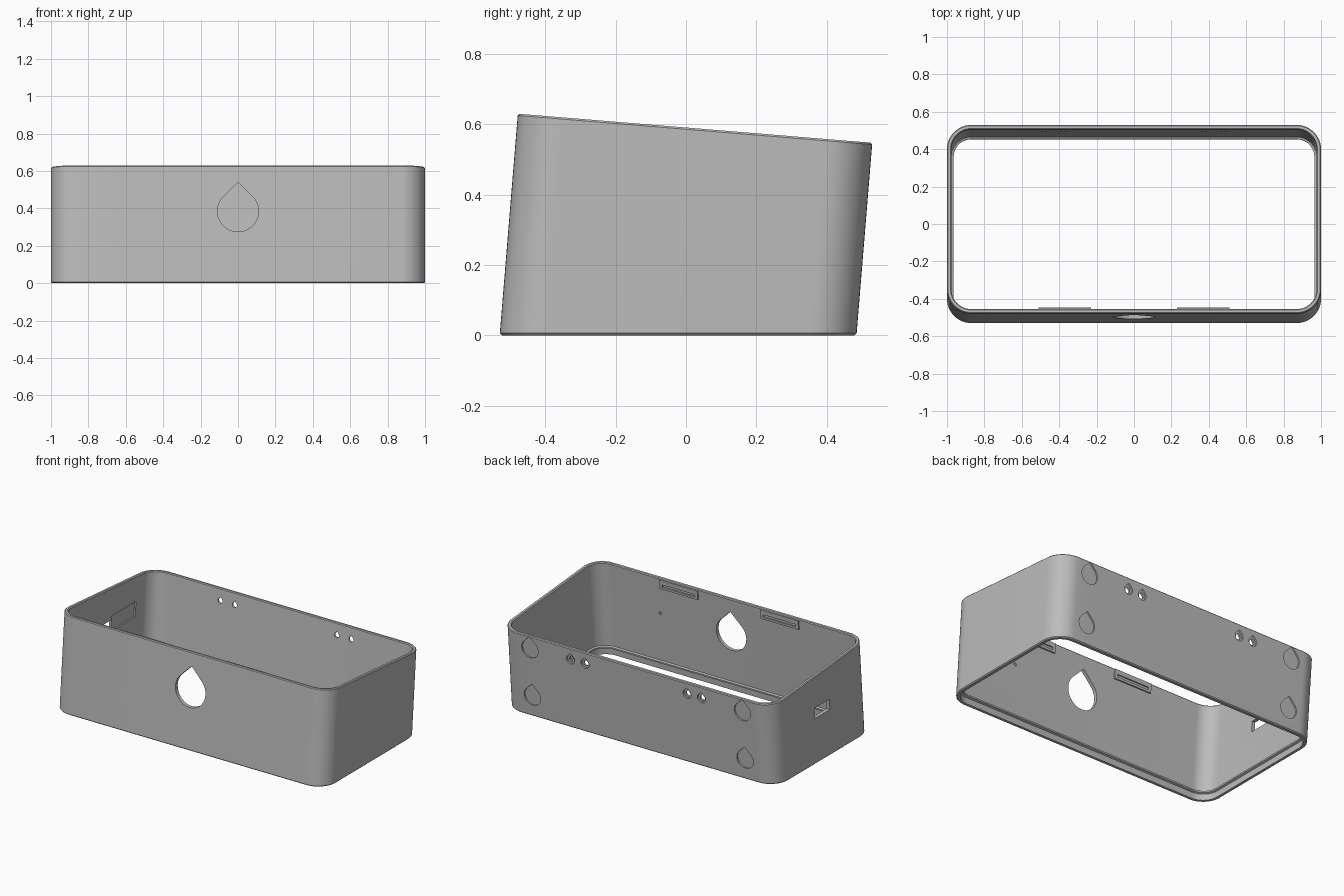
import bpy, bmesh, math

LEAN = 0.082      # backward lean of the whole case
HALF_D = 0.5075   # half depth before leaning
RADIUS = 0.13     # vertical corner radius

if "Cube" in bpy.data.objects:
    bpy.data.objects.remove(bpy.data.objects["Cube"])

grey = bpy.data.materials.new("plain grey")
grey.use_nodes = True
colour = (0.5, 0.5, 0.5, 1)
grey.diffuse_color = colour
grey.node_tree.nodes["Principled BSDF"].inputs["Base Color"].default_value = colour


def leaned(x, v, z):
    return (x, v - 0.0225 + LEAN * z, z)


def top_height(v):
    return 0.5888 - 0.0815 * v


def finish(name, bm):
    bmesh.ops.recalc_face_normals(bm, faces=bm.faces)
    mesh = bpy.data.meshes.new(name)
    bm.to_mesh(mesh)
    bm.free()
    mesh.materials.append(grey)
    obj = bpy.data.objects.new(name, mesh)
    bpy.context.collection.objects.link(obj)
    return obj


def rounded_outline(inset, steps=12):
    r = RADIUS - inset
    points = []
    for k, (sx, sy) in enumerate([(1, 1), (-1, 1), (-1, -1), (1, -1)]):
        for i in range(steps + 1):
            a = math.pi / 2 * (k + i / steps)
            points.append((sx * (1 - RADIUS) + r * math.cos(a),
                           sy * (HALF_D - RADIUS) + r * math.sin(a)))
    return points


def prism(name, outline, v0, v1):
    """Extrude an x-z outline through the depth, following the lean."""
    bm = bmesh.new()
    ends = [[bm.verts.new(leaned(x, v, z)) for x, z in outline] for v in (v0, v1)]
    n = len(outline)
    for ring in ends:
        bm.faces.new(ring)
    for i in range(n):
        j = (i + 1) % n
        bm.faces.new((ends[0][i], ends[0][j], ends[1][j], ends[1][i]))
    return finish(name, bm)


def rect(x0, x1, z0, z1):
    return [(x0, z0), (x1, z0), (x1, z1), (x0, z1)]


def drop(x, z, r, steps=36):
    arc = [math.radians(-225 + 270 * i / steps) for i in range(steps + 1)]
    return [(x + r * math.cos(a), z + r * math.sin(a)) for a in arc] + [(x, z + r * math.sqrt(2))]


def cut(target, cutter):
    mod = target.modifiers.new("cut", "BOOLEAN")
    mod.operation = "DIFFERENCE"
    mod.solver = "EXACT"
    mod.object = cutter
    bpy.context.view_layer.objects.active = target
    bpy.ops.object.modifier_apply(modifier=mod.name)
    bpy.data.objects.remove(cutter)


# Shell: wall section as (inset, measured from top, offset), with a bead near the bottom
section = [(0.006, False, 0), (0, False, 0.006),
           (0, True, -0.005), (0.005, True, 0), (0.019, True, 0), (0.024, True, -0.005),
           (0.024, False, 0.06), (0.036, False, 0.055), (0.036, False, 0.045),
           (0.024, False, 0.04), (0.024, False, 0)]
bm = bmesh.new()
rings = []
for inset, from_top, offset in section:
    rings.append([bm.verts.new(leaned(x, v, offset + (top_height(v) if from_top else 0)))
                  for x, v in rounded_outline(inset)])
for a, b in zip(rings, rings[1:] + rings[:1]):
    for i in range(len(a)):
        j = (i + 1) % len(a)
        bm.faces.new((a[i], a[j], b[j], b[i]))
shell = finish("case_shell", bm)

# Front window and blind pin hole
cut(shell, prism("window_cutter", drop(0, 0.385, 0.11), -0.6, -0.4))
cut(shell, prism("pin_cutter", drop(0.52, 0.385, 0.01), -0.495, -0.45))

# Back: shallow foot recesses and countersunk screw holes
for side in (-1, 1):
    for z in (0.135, 0.46):
        cut(shell, prism("foot_cutter", drop(side * 0.78, z, 0.06), 0.4975, 0.55))
    for x in (0.375, 0.48):
        cut(shell, prism("sink_cutter", drop(side * x, 0.47, 0.03), 0.4955, 0.55))
        cut(shell, prism("hole_cutter", drop(side * x, 0.47, 0.017), 0.45, 0.55))

# Side port with a board pocket behind the wall
cut(shell, prism("port_cutter", rect(-1.05, -0.94, 0.305, 0.375), -0.078 - 0.005, 0.073))
cut(shell, prism("pocket_cutter", rect(-0.986, -0.94, 0.30, 0.40), 0.065, 0.315))

parts = [shell]

# Slotted catches inside the top of the front wall
for label, side in (("left", 1), ("right", -1)):
    x0, x1 = sorted((side * 0.23, side * 0.51))
    catch = prism("front_catch_" + label, rect(x0, x1, 0.56, 0.622), -0.49, -0.474)
    cut(catch, prism("slot_cutter", rect(x0 + 0.02, x1 - 0.02, 0.575, 0.592), -0.482, -0.46))
    parts.append(catch)

# Crisp edges with smooth rounded corners
bpy.ops.object.select_all(action="DESELECT")
for part in parts:
    part.select_set(True)
bpy.context.view_layer.objects.active = shell
bpy.ops.object.shade_smooth_by_angle(angle=math.radians(30))
